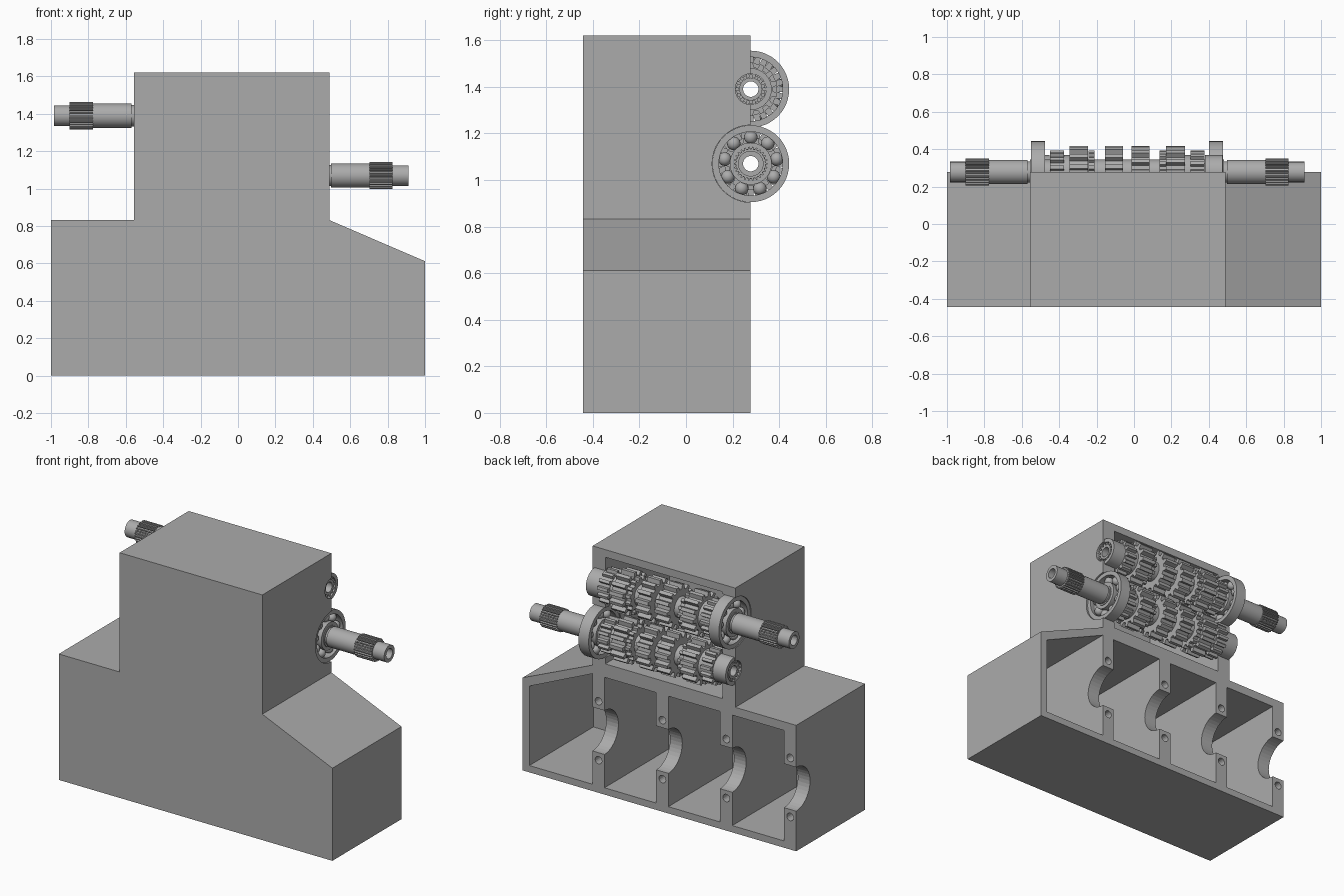
import bpy, bmesh
from math import sin, cos, pi, radians

if "Cube" in bpy.data.objects:
    bpy.data.objects.remove(bpy.data.objects["Cube"])

YB = 0.278          # open back plane, also the shaft axis in y
MID = -0.0365       # shafts are mirrored end for end about this x

grey = bpy.data.materials.new("dark_grey")
grey.diffuse_color = (.41, .41, .41, 1)
grey.use_nodes = True
grey.node_tree.nodes["Principled BSDF"].inputs["Base Color"].default_value = grey.diffuse_color


def finish(name, bm, smooth=True):
    bmesh.ops.recalc_face_normals(bm, faces=bm.faces)
    me = bpy.data.meshes.new(name)
    bm.to_mesh(me)
    bm.free()
    if smooth:
        me.shade_smooth()
        me.set_sharp_from_angle(angle=radians(30))
    me.materials.append(grey)
    ob = bpy.data.objects.new(name, me)
    bpy.context.collection.objects.link(ob)
    return ob


def prism(name, pts, y0, y1):
    """Outline in x/z extruded along y."""
    bm = bmesh.new()
    f = bm.faces.new([bm.verts.new((x, y0, z)) for x, z in pts])
    ext = bmesh.ops.extrude_face_region(bm, geom=[f])
    vs = [g for g in ext["geom"] if isinstance(g, bmesh.types.BMVert)]
    bmesh.ops.translate(bm, verts=vs, vec=(0, y1 - y0, 0))
    return finish(name, bm, False)


def rings(bm, loops, z, flip):
    """Closed band of loops; each loop is (x, list of (radius, angle))."""
    rows = []
    for x, pol in loops:
        x = 2 * MID - x if flip else x
        rows.append([bm.verts.new((x, YB + r * cos(a), z + r * sin(a))) for r, a in pol])
    n = len(rows[0])
    for i, row in enumerate(rows):
        nxt = rows[(i + 1) % len(rows)]
        for j in range(n):
            k = (j + 1) % n
            bm.faces.new((row[j], row[k], nxt[k], nxt[j]))


def revolve(bm, profile, z, flip, n=40):
    rings(bm, [(x, [(r, 2 * pi * j / n) for j in range(n)]) for x, r in profile], z, flip)


def toothed(bm, x0, x1, tip, root, inner, teeth, z, flip, phase=0.0):
    pol = [(r, 2 * pi * (t + f - 0.71 + phase) / teeth) for t in range(teeth)
           for f, r in ((0, root), (0.42, root), (0.53, tip), (0.89, tip))]
    hole = [(inner, a) for _, a in pol]
    rings(bm, [(x0, pol), (x1, pol), (x1, hole), (x0, hole)], z, flip)


def pipe(bm, x0, x1, ro, ri, z, flip, n=40):
    revolve(bm, [(x0, ro), (x1, ro), (x1, ri), (x0, ri)], z, flip, n)


def bore(x0, x1, r, z):
    bm = bmesh.new()
    n = 40
    pts = [(YB + r * cos(2 * pi * j / n), z + r * sin(2 * pi * j / n)) for j in range(n)]
    a = [bm.verts.new((x0, *p)) for p in pts]
    b = [bm.verts.new((x1, *p)) for p in pts]
    bm.faces.new(a)
    bm.faces.new(b)
    for j in range(n):
        k = (j + 1) % n
        bm.faces.new((a[j], a[k], b[k], b[j]))
    return finish("cutter", bm, False)


def rect(x0, x1, z0, z1):
    return [(x0, z0), (x1, z0), (x1, z1), (x0, z1)]


# Housing block
housing = prism("housing", [(-1, 0), (1, 0), (1, .612), (.488, .832), (.488, 1.62),
                            (-.555, 1.62), (-.555, .832), (-1, .832)], -.443, YB)

# Pockets, bearing seats and bolt holes
pockets = [rect(-.911 + .467 * i, -.533 + .467 * i, .045, .775) for i in range(3)]
pockets += [[(.49, .045), (.95, .045), (.95, .57), (.49, .775)], rect(-.46, .395, .865, 1.57)]
cutters = [prism("cutter", p, -.39, .4) for p in pockets]
cutters.append(bore(-1.1, .55, .145, .41))
for i in range(4):
    for z in (.215, .605):
        x = -.956 + .467 * i
        hole = [(x + .025 * cos(k * pi / 8), z + .025 * sin(k * pi / 8)) for k in range(16)]
        cutters.append(prism("cutter", hole, YB - .12, .4))
cutters += [bore(-.65, -.4, .166, 1.39), bore(.3, .65, .166, 1.07),
            bore(-.65, -.5, .066, 1.07), bore(-.549, -.4, .091, 1.07),
            bore(.47, .65, .066, 1.39), bore(.3, .475, .091, 1.39)]
for c in cutters:
    c.hide_render = True
    m = housing.modifiers.new("cut", "BOOLEAN")
    m.operation, m.solver, m.object = "DIFFERENCE", "EXACT", c
dg = bpy.context.evaluated_depsgraph_get()
cut_mesh = bpy.data.meshes.new_from_object(housing.evaluated_get(dg))
housing.modifiers.clear()
housing.data = cut_mesh
cut_mesh.materials.clear()
cut_mesh.materials.append(grey)
for c in cutters:
    bpy.data.objects.remove(c)

# Gears: start, end, tip radius, root radius (one half, mirrored about MID)
HALF = [(-.45, -.375, .115, .095), (-.345, -.245, .14, .112),
        (-.243, -.21, .115, .097), (-.155, -.06, .14, .112)]

for label, z, flip in (("upper", 1.39, False), ("lower", 1.07, True)):
    # Hollow shaft with splined end
    bm = bmesh.new()
    revolve(bm, [(-.985, .055), (-.9, .055), (-.9, .06), (-.775, .06), (-.775, .065),
                 (-.57, .065), (-.57, .057), (-.555, .057), (-.555, .067), (.365, .067),
                 (.365, .049), (.47, .049), (.47, .033), (-.985, .033)], z, flip)
    finish(label + "_shaft", bm)
    bm = bmesh.new()
    toothed(bm, -.9, -.775, .073, .063, .05, 26, z, flip)
    finish(label + "_spline", bm, False)

    # Gear cluster with hub collars; the far half sits half a tooth round
    bm = bmesh.new()
    for x0, x1, tip, root in HALF:
        toothed(bm, x0, x1, tip, root, .06, 14, z, flip)
        toothed(bm, 2 * MID - x1, 2 * MID - x0, tip, root, .06, 14, z, flip, .5)
    for x0, x1 in ((-.375, -.345), (.272, .302)):
        pipe(bm, x0, x1, .09, .06, z, flip)
    finish(label + "_gears", bm, False)

    # Large ball bearing
    bm = bmesh.new()
    revolve(bm, [(-.55, .165), (-.475, .165), (-.475, .137), (-.495, .137), (-.512, .142),
                 (-.53, .137), (-.55, .137)], z, flip, 48)
    revolve(bm, [(-.55, .09), (-.53, .09), (-.512, .085), (-.495, .09), (-.475, .09),
                 (-.475, .066), (-.55, .066)], z, flip)
    for k in range(9):
        a = pi / 2 + 2 * pi * k / 9
        ball = bmesh.ops.create_uvsphere(bm, u_segments=16, v_segments=10, radius=.029)
        x = 2 * MID + .512 if flip else -.512
        bmesh.ops.translate(bm, verts=ball["verts"],
                            vec=(x, YB + .1135 * cos(a), z + .1135 * sin(a)))
    finish(label + "_ball_bearing", bm)

    # Small roller bearing
    bm = bmesh.new()
    pipe(bm, .38, .474, .09, .066, z, flip)
    for k in range(14):
        a = 2 * pi * k / 14
        n = 10
        ends = []
        for x in (.385, .468):
            x = 2 * MID - x if flip else x
            ends.append([bm.verts.new((x, YB + .0575 * cos(a) + .0085 * cos(2 * pi * j / n),
                                       z + .0575 * sin(a) + .0085 * sin(2 * pi * j / n)))
                         for j in range(n)])
            bm.faces.new(ends[-1])
        for j in range(n):
            i = (j + 1) % n
            bm.faces.new((ends[0][j], ends[0][i], ends[1][i], ends[1][j]))
    finish(label + "_roller_bearing", bm)
